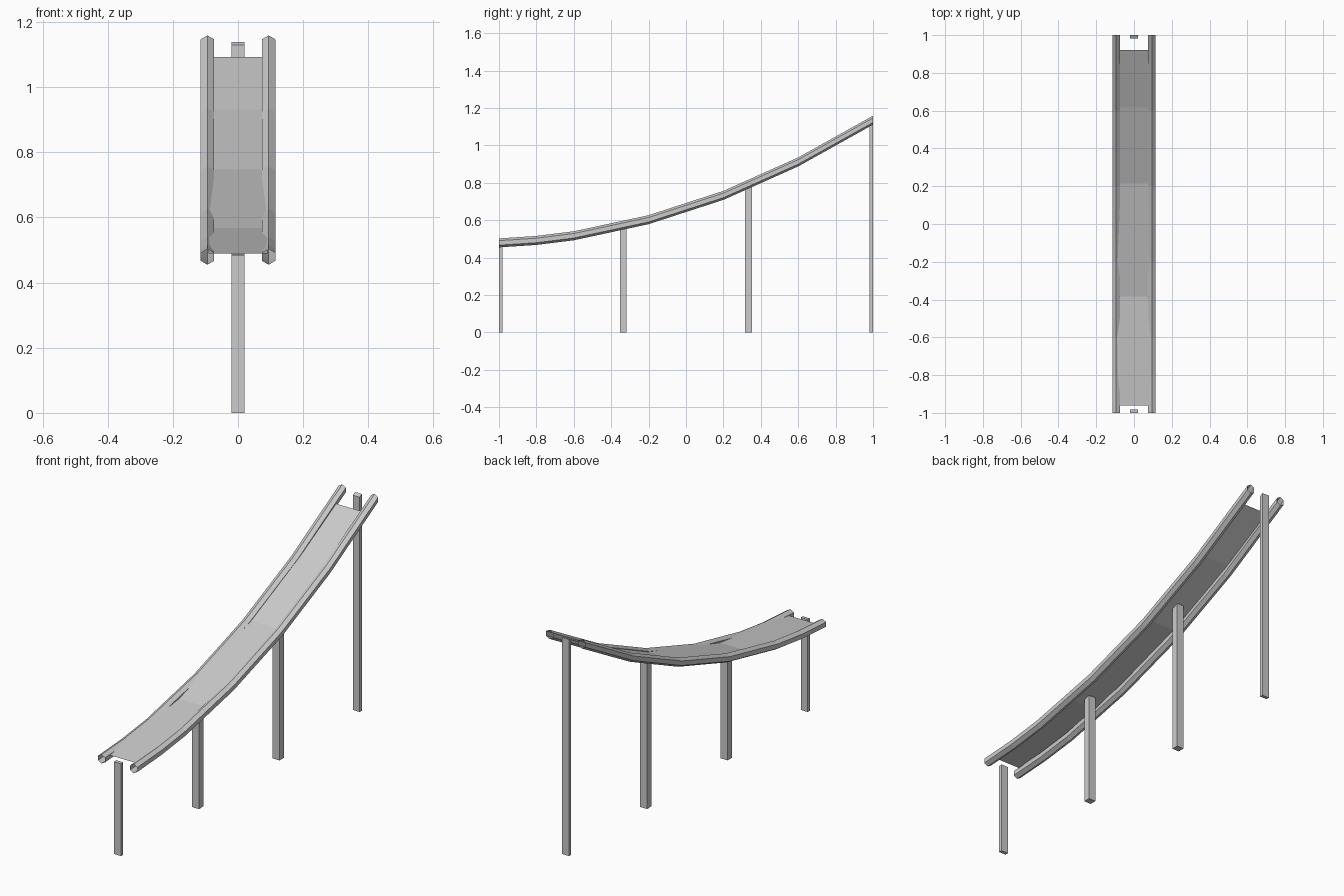
import bpy, math

if "Cube" in bpy.data.objects:
    bpy.data.objects.remove(bpy.data.objects["Cube"])

# Rail centreline as (y, z) points
PATH = [(-1, .479), (-.8, .492), (-.6, .517), (-.2, .603), (.2, .733), (.6, .912), (1, 1.135)]
# Bed line, with longer straight runs than the rails
BED = [(-.96, .49), (-.385, .567), (.215, .748), (.62, .931), (.92, 1.093)]


def make(name, verts, faces):
    mesh = bpy.data.meshes.new(name)
    mesh.from_pydata(verts, [], faces)
    mesh.update()
    obj = bpy.data.objects.new(name, mesh)
    bpy.context.collection.objects.link(obj)
    return obj


def height(line, y):
    for (y0, z0), (y1, z1) in zip(line, line[1:]):
        if y <= y1 or (y1, z1) == line[-1]:
            return z0 + (z1 - z0) * (y - y0) / (y1 - y0)


# Side rails: open six-sided tubes along the path
def rail(name, x):
    n, r = 6, .024
    verts = [(x + r * math.sin(i * math.tau / n), y, z + r * math.cos(i * math.tau / n))
             for y, z in PATH for i in range(n)]
    faces = [(k * n + i, (k + 1) * n + i, (k + 1) * n + (i + 1) % n, k * n + (i + 1) % n)
             for k in range(len(PATH) - 1) for i in range(n)]
    make(name, verts, faces)


rail("left_rail", -.094)
rail("right_rail", .094)

# Bed: thin sheet whose edges run into the rails
make("bed", [(x, y, z) for y, z in BED for x in (-.09, .09)],
     [(2 * k, 2 * k + 1, 2 * k + 3, 2 * k + 2) for k in range(len(BED) - 1)])


# Support posts, tops cut to the slope
def post(name, y0, y1, line, drop):
    corners = [(-.02, y0), (.02, y0), (.02, y1), (-.02, y1)]
    verts = [(x, y, 0) for x, y in corners]
    verts += [(x, y, height(line, y) - drop) for x, y in corners]
    make(name, verts, [(3, 2, 1, 0), (4, 5, 6, 7)]
         + [(i, (i + 1) % 4, (i + 1) % 4 + 4, i + 4) for i in range(4)])


post("front_post", -1, -.982, PATH, -.006)
post("lower_middle_post", -.353, -.317, BED, .006)
post("upper_middle_post", .316, .352, BED, .006)
post("back_post", .982, 1, PATH, -.004)
